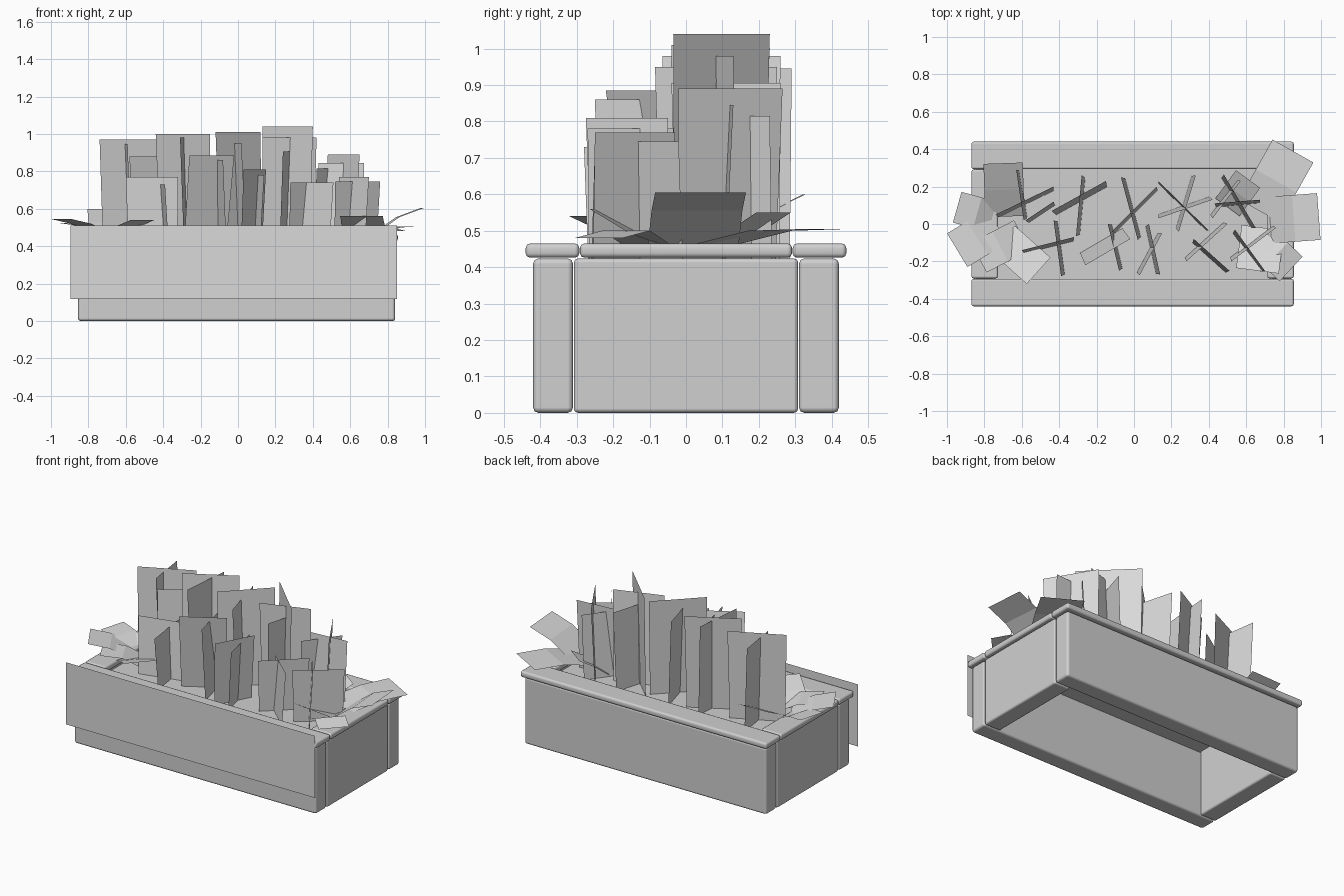
import bpy, bmesh
from mathutils import Vector


def material(name, v):
    m = bpy.data.materials.new(name)
    m.diffuse_color = (v, v, v, 1)
    return m


STONE = material("pale grey stone", 0.63)
LEAF = material("light grey foliage", 0.70)
CX = -0.0075  # box centre


def finish(name, bm, mat):
    me = bpy.data.meshes.new(name)
    bm.to_mesh(me)
    bm.free()
    me.materials.append(mat)
    ob = bpy.data.objects.new(name, me)
    bpy.context.collection.objects.link(ob)
    return ob


def block(name, x0, x1, y0, y1, z0, z1, bevel):
    bm = bmesh.new()
    bmesh.ops.create_cube(bm, size=1)
    for v in bm.verts:
        v.co = Vector(((x0 + x1) / 2 + v.co.x * (x1 - x0),
                       (y0 + y1) / 2 + v.co.y * (y1 - y0),
                       (z0 + z1) / 2 + v.co.z * (z1 - z0)))
    bmesh.ops.bevel(bm, geom=bm.edges[:], offset=bevel, segments=2,
                    profile=0.5, affect='EDGES', clamp_overlap=True)
    for f in bm.faces:
        f.smooth = True
    ob = finish(name, bm, STONE)
    # Large faces stay flat, only the rounded edges shade smoothly
    ob.modifiers.new("flat_faces", 'WEIGHTED_NORMAL').weight = 100


# Walls and coping stones
for s, word in ((-1, "front"), (1, "back")):
    y = sorted((s * 0.31, s * 0.42))
    block(word + "_wall", CX - 0.847, CX + 0.847, *y, 0, 0.424, 0.015)
    y = sorted((s * 0.293, s * 0.44))
    block(word + "_coping", CX - 0.862, CX + 0.862, *y, 0.426, 0.465, 0.012)
for s, word in ((-1, "left"), (1, "right")):
    x = sorted((CX + s * 0.735, CX + s * 0.847))
    block(word + "_wall", *x, -0.308, 0.308, 0, 0.424, 0.012)
    x = sorted((CX + s * 0.72, CX + s * 0.862))
    block(word + "_coping", *x, -0.291, 0.291, 0.426, 0.465, 0.012)

# Soil sheet
bm = bmesh.new()
bm.faces.new([bm.verts.new(p) for p in ((-0.75, -0.31, 0.41), (0.735, -0.31, 0.41),
                                        (0.735, 0.31, 0.41), (-0.75, 0.31, 0.41))])
finish("soil", bm, STONE)

# Flat hanging panel on the front
bm = bmesh.new()
bm.faces.new([bm.verts.new(p) for p in ((-0.895, -0.443, 0.117), (0.85, -0.443, 0.117),
                                        (0.85, -0.443, 0.51), (-0.895, -0.443, 0.51))])
finish("front_trailing_panel", bm, LEAF)

# Upright plant cards in crossed pairs: x1, y1, x2, y2, top height, outward lean
cards = [
    (-0.74, 0.05, -0.43, 0.20, 0.97, .02), (-0.63, 0.29, -0.59, 0.02, 0.945, .02),
    (-0.43, 0.12, -0.58, 0.02, 0.88, .02),
    (-0.32, -0.07, -0.60, -0.14, 0.77, .02), (-0.43, 0.02, -0.39, -0.28, 0.73, .02),
    (-0.15, 0.23, -0.44, 0.07, 1.00, .03), (-0.31, -0.065, -0.28, 0.26, 0.98, .02),
    (-0.02, -0.08, -0.26, -0.22, 0.885, .07), (-0.14, 0.00, -0.08, -0.25, 0.86, .02),
    (-0.12, -0.04, 0.12, 0.20, 1.01, .02), (-0.07, 0.25, 0.02, -0.085, 0.95, .02),
    (0.08, 0.00, 0.14, -0.27, 0.78, .02), (0.03, -0.275, 0.15, -0.05, 0.81, .02),
    (0.40, -0.035, 0.13, 0.23, 1.04, .01), (0.42, 0.13, 0.13, 0.03, 0.98, .02),
    (0.33, 0.26, 0.24, -0.04, 0.905, .02),
    (0.28, -0.20, 0.50, 0.00, 0.74, .02), (0.51, -0.25, 0.32, -0.08, 0.74, .02),
    (0.57, 0.23, 0.42, 0.03, 0.815, .02), (0.48, 0.265, 0.65, -0.02, 0.89, .02),
    (0.675, 0.13, 0.43, 0.11, 0.845, .02),
    (0.70, -0.25, 0.54, -0.03, 0.77, .02), (0.76, -0.02, 0.52, -0.20, 0.745, .02),
]
bm = bmesh.new()
for x1, y1, x2, y2, top, lean in cards:
    cx, cy = (x1 + x2) / 2, (y1 + y2) / 2
    n = Vector((y1 - y2, x2 - x1)).normalized()
    if n.x * cx + n.y * cy < 0:
        n = -n

    def base(x, y):
        return (cx + 0.94 * (x - cx) - n.x * lean, cy + 0.94 * (y - cy) - n.y * lean, 0.411)
    bm.faces.new([bm.verts.new(p) for p in
                  (base(x1, y1), base(x2, y2), (x2, y2, top), (x1, y1, top))])
finish("upright_plants", bm, LEAF)

# Drooping leaves at both ends: base, middle height, tip, width
leaves = [
    ((-0.73, 0.03, 0.45), 0.51, (-0.945, 0.09, 0.525), 0.17),
    ((-0.69, 0.04, 0.45), 0.53, (-0.70, 0.325, 0.60), 0.21),
    ((-0.73, -0.01, 0.46), 0.52, (-0.945, -0.14, 0.545), 0.21),
    ((-0.60, -0.06, 0.44), 0.50, (-0.83, -0.18, 0.51), 0.18),
    ((-0.70, -0.08, 0.45), 0.50, (-0.51, -0.25, 0.54), 0.19),
    ((0.67, 0.07, 0.46), 0.50, (0.85, 0.39, 0.505), 0.25),
    ((0.72, 0.02, 0.46), 0.555, (0.988, 0.04, 0.605), 0.25),
    ((0.69, -0.02, 0.45), 0.49, (0.66, -0.25, 0.56), 0.23),
    ((0.68, -0.09, 0.45), 0.50, (0.84, -0.24, 0.48), 0.18),
    ((0.50, 0.09, 0.43), 0.50, (0.61, 0.24, 0.55), 0.16),
]
bm = bmesh.new()
for b, midz, t, w in leaves:
    b, t = Vector(b), Vector(t)
    mid = (b + t) / 2
    mid.z = midz
    d = t - b
    side = Vector((d.y, -d.x, 0)).normalized() * w / 2
    rows = [(bm.verts.new(p - side), bm.verts.new(p + side)) for p in (b, mid, t)]
    for (l0, r0), (l1, r1) in zip(rows, rows[1:]):
        bm.faces.new((l0, r0, r1, l1))
finish("drooping_leaves", bm, LEAF)
